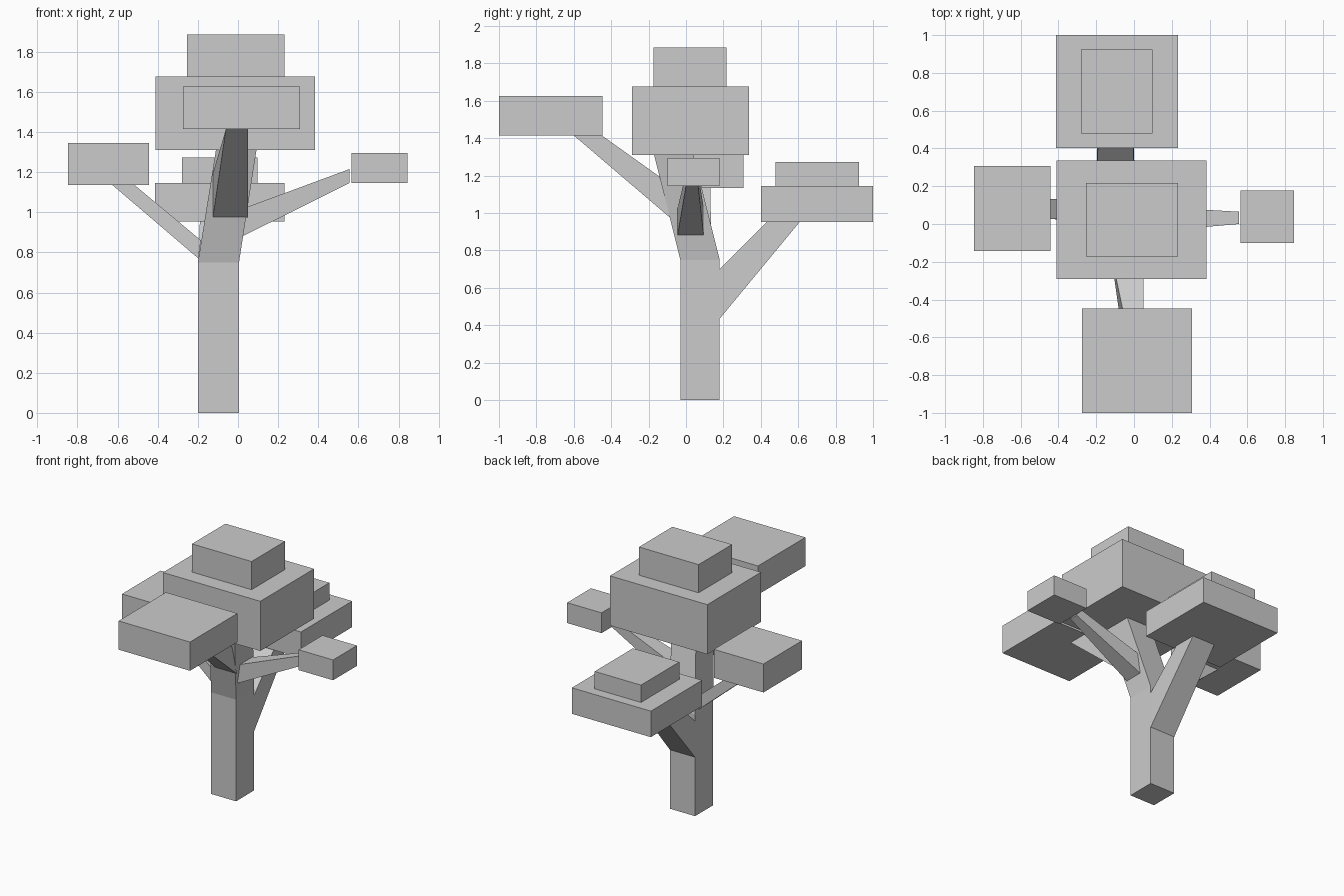
import bpy, bmesh

if "Cube" in bpy.data.objects:
    bpy.data.objects.remove(bpy.data.objects["Cube"])


def loft(name, a, b):
    """Solid joining two four-cornered end sections."""
    bm = bmesh.new()
    va = [bm.verts.new(p) for p in a]
    vb = [bm.verts.new(p) for p in b]
    bm.faces.new(va)
    bm.faces.new(vb[::-1])
    for i in range(4):
        j = (i + 1) % 4
        bm.faces.new((va[i], vb[i], vb[j], va[j]))
    bmesh.ops.recalc_face_normals(bm, faces=bm.faces)
    mesh = bpy.data.meshes.new(name)
    bm.to_mesh(mesh)
    bm.free()
    obj = bpy.data.objects.new(name, mesh)
    bpy.context.collection.objects.link(obj)
    return obj


def level(x0, x1, y0, y1, z):
    """Horizontal rectangle."""
    return [(x0, y0, z), (x1, y0, z), (x1, y1, z), (x0, y1, z)]


def along_x(low, high, y0, y1):
    """Section whose low and high edges, given as (x, z), span y."""
    return [(low[0], y0, low[1]), (low[0], y1, low[1]),
            (high[0], y1, high[1]), (high[0], y0, high[1])]


def along_y(low, high, x0, x1):
    """Section whose low and high edges, given as (y, z), span x."""
    return [(x0, low[0], low[1]), (x1, low[0], low[1]),
            (x1, high[0], high[1]), (x0, high[0], high[1])]


# Trunk: straight base and leaning upper part
loft("trunk_lower", level(-0.2, 0.005, -0.03, 0.18, 0), level(-0.2, 0.005, -0.03, 0.18, 0.75))
loft("trunk_upper", level(-0.2, 0.005, -0.03, 0.18, 0.75), level(-0.11, 0.092, -0.17, 0.04, 1.31))

# Branches, from trunk to foliage
loft("branch_back", along_y((0.18, 0.435), (0.18, 0.70), -0.2, 0.005),
     along_y((0.61, 0.955), (0.435, 0.955), -0.19, -0.005))
loft("branch_left", along_x((-0.198, 0.77), (-0.185, 0.86), 0.02, 0.135),
     along_x((-0.625, 1.135), (-0.515, 1.135), 0.03, 0.13))
loft("branch_right", along_x((0.022, 0.88), (0.042, 1.025), -0.045, 0.095),
     along_x((0.555, 1.145), (0.555, 1.215), 0.0, 0.065))
loft("branch_front", along_y((-0.085, 0.975), (-0.142, 1.195), -0.125, 0.05),
     along_y((-0.6, 1.415), (-0.45, 1.415), -0.06, 0.05))

# Foliage blocks: x range, y range, z range
foliage = {
    "foliage_main": (-0.41, 0.385, -0.29, 0.337, 1.31, 1.677),
    "foliage_crown": (-0.255, 0.232, -0.173, 0.217, 1.677, 1.885),
    "foliage_front": (-0.275, 0.308, -1.0, -0.447, 1.415, 1.627),
    "foliage_left": (-0.848, -0.443, -0.142, 0.308, 1.135, 1.345),
    "foliage_right": (0.565, 0.846, -0.1, 0.178, 1.145, 1.295),
    "foliage_back": (-0.413, 0.232, 0.402, 1.0, 0.953, 1.145),
    "foliage_back_top": (-0.28, 0.098, 0.478, 0.925, 1.145, 1.273),
}
for name, (x0, x1, y0, y1, z0, z1) in foliage.items():
    loft(name, level(x0, x1, y0, y1, z0), level(x0, x1, y0, y1, z1))
